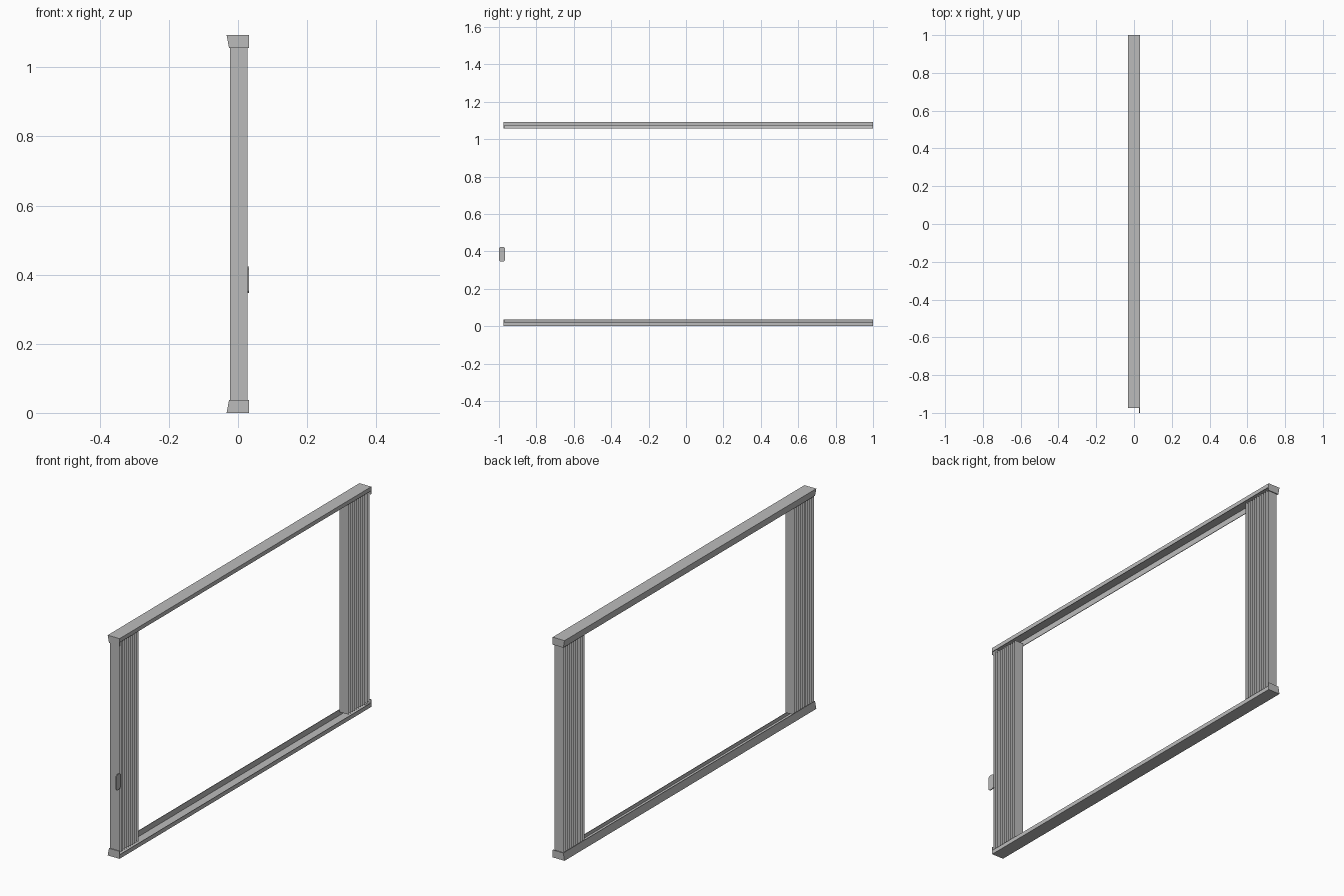
import bpy, bmesh
from mathutils import Vector

cube = bpy.data.objects.get("Cube")
if cube:
    bpy.data.objects.remove(cube)

HEIGHT = 1.093
Y_FRONT, Y_BACK = -0.975, 1.0

grey = bpy.data.materials.new("light grey")
grey.use_nodes = True
grey.diffuse_color = (0.5, 0.5, 0.5, 1)
grey.node_tree.nodes["Principled BSDF"].inputs["Base Color"].default_value = (0.5, 0.5, 0.5, 1)


def finish(name, bm):
    mesh = bpy.data.meshes.new(name)
    bm.to_mesh(mesh)
    bm.free()
    mesh.materials.append(grey)
    obj = bpy.data.objects.new(name, mesh)
    bpy.context.collection.objects.link(obj)
    return obj


def extrude(bm, points, offset):
    """Close a ring of points and extrude it into a solid."""
    face = bm.faces.new([bm.verts.new(p) for p in points])
    result = bmesh.ops.extrude_face_region(bm, geom=[face], use_keep_orig=True)
    moved = [v for v in result["geom"] if isinstance(v, bmesh.types.BMVert)]
    bmesh.ops.translate(bm, verts=moved, vec=Vector(offset))
    bmesh.ops.recalc_face_normals(bm, faces=bm.faces)


# Rail channel: slanted tall wall on one side, short lip on the other
channel = [(-0.033, 0), (0.032, 0), (0.032, 0.02), (0.029, 0.02),
           (0.029, 0.003), (-0.03, 0.003), (-0.023, 0.037), (-0.026, 0.037)]
cap = [(-0.033, 0), (0.032, 0), (0.032, 0.037), (-0.026, 0.037)]


def rail(name, to_z):
    bm = bmesh.new()
    extrude(bm, [(x, Y_FRONT, to_z(z)) for x, z in channel], (0, Y_BACK - Y_FRONT, 0))
    finish(name, bm)
    for end, y in (("front", Y_FRONT), ("back", Y_BACK - 0.004)):
        bm = bmesh.new()
        extrude(bm, [(x, y, to_z(z)) for x, z in cap], (0, 0.004, 0))
        finish(name + "_" + end + "_cap", bm)


rail("bottom_rail", lambda z: z)
rail("top_rail", lambda z: HEIGHT - z)


# Stacks of thin upright screen panels at both ends
def panel_stack(name, start, end, count=11):
    bm = bmesh.new()
    for i in range(count):
        y = start + (end - start) * i / (count - 1)
        bm.faces.new([bm.verts.new((x, y, z)) for x, z in
                      ((-0.023, 0.025), (0.028, 0.025),
                       (0.028, HEIGHT - 0.025), (-0.023, HEIGHT - 0.025))])
    finish(name, bm)


panel_stack("front_panel_stack", -0.97, -0.82)
panel_stack("back_panel_stack", 0.83, 0.99)

# Pull tab with clipped corners
bm = bmesh.new()
c = 0.006
y0, y1, z0, z1 = -1.0, -0.967, 0.347, 0.423
outline = [(y0 + c, z0), (y1 - c, z0), (y1, z0 + c), (y1, z1 - c),
           (y1 - c, z1), (y0 + c, z1), (y0, z1 - c), (y0, z0 + c)]
extrude(bm, [(0.027, y, z) for y, z in outline], (0.005, 0, 0))
finish("pull_tab", bm)
